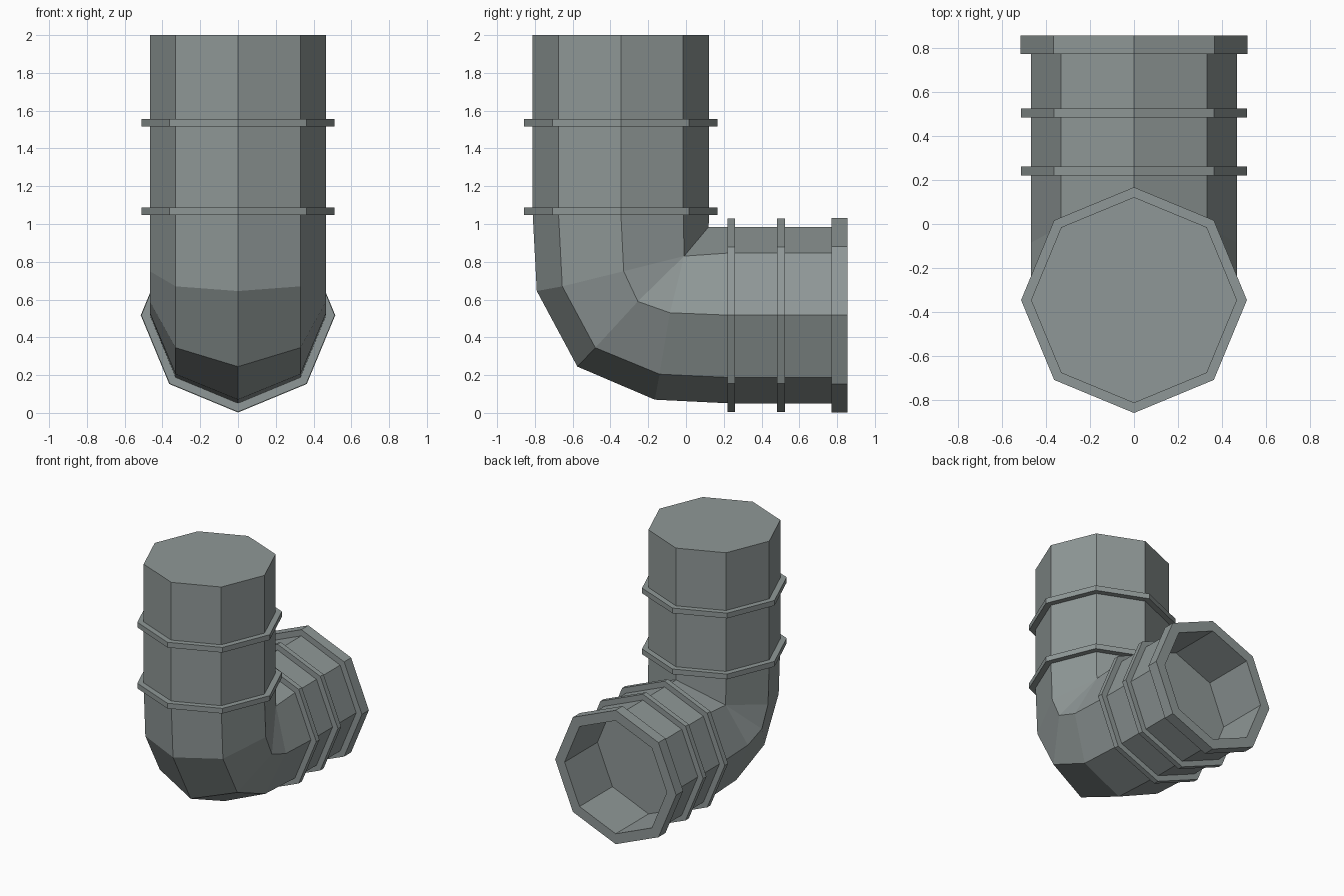
import bpy, bmesh, math

if "Cube" in bpy.data.objects:
    bpy.data.objects.remove(bpy.data.objects["Cube"])

R = 0.467            # pipe radius
CY, CZ = -0.345, 0.517  # axis of the upright pipe (y) and of the outlet (z)

# Dark grey-green plastic
plastic = bpy.data.materials.new("dark_plastic")
plastic.diffuse_color = (0.275, 0.312, 0.308, 1)
plastic.use_nodes = True
plastic.node_tree.nodes["Principled BSDF"].inputs["Base Color"].default_value = plastic.diffuse_color


def upright(z, r):
    # octagon around the upright axis, starting on the outer side of the bend
    return [(r * math.sin(k * math.pi / 4), CY - r * math.cos(k * math.pi / 4), z)
            for k in range(8)]


def outlet(y, r):
    # matching octagon around the outlet axis
    return [(r * math.sin(k * math.pi / 4), y, CZ - r * math.cos(k * math.pi / 4))
            for k in range(8)]


def bend(profile):
    # octagon given by five (y, z) points from outer to inner side of the bend
    return [(R * math.sin(k * math.pi / 4), *profile[min(k, 8 - k)]) for k in range(8)]


def loft(name, rings, cap_start=False, cap_end=False, closed=False):
    bm = bmesh.new()
    loops = [[bm.verts.new(p) for p in ring] for ring in rings]
    pairs = list(zip(loops, loops[1:]))
    if closed:
        pairs.append((loops[-1], loops[0]))
    for a, b in pairs:
        for k in range(8):
            n = (k + 1) % 8
            bm.faces.new((a[k], b[k], b[n], a[n]))
    if cap_start:
        bm.faces.new(loops[0])
    if cap_end:
        bm.faces.new(loops[-1][::-1])
    bmesh.ops.remove_doubles(bm, verts=bm.verts, dist=0.001)
    if closed:
        bmesh.ops.recalc_face_normals(bm, faces=bm.faces)
    mesh = bpy.data.meshes.new(name)
    bm.to_mesh(mesh)
    bm.free()
    mesh.materials.append(plastic)
    obj = bpy.data.objects.new(name, mesh)
    bpy.context.collection.objects.link(obj)
    return obj


# Pipe with its elbow; the inner side of the bend pinches to a single crease
inner = [(-0.01, 0.83), (0.12, 0.985)]
loft("elbow_pipe", [
    upright(2.0, R),
    upright(1.06, R),
    bend([(-0.79, 0.645), (-0.655, 0.67), (-0.33, 0.75)] + inner),
    bend([(-0.575, 0.245), (-0.48, 0.345), (-0.255, 0.59)] + inner),
    bend([(-0.165, 0.07), (-0.14, 0.205), (-0.085, 0.53)] + inner),
    outlet(0.24, R),
    outlet(0.78, R),
], cap_start=True)

# Raised bands on both straight runs
for i, (lo, hi) in enumerate([(1.047, 1.087), (1.516, 1.556)]):
    loft(f"upright_band_{i + 1}",
         [upright(hi, 0.45), upright(hi, 0.512), upright(lo, 0.512), upright(lo, 0.45)],
         closed=True)
for i, (lo, hi) in enumerate([(0.22, 0.26), (0.483, 0.523)]):
    loft(f"outlet_band_{i + 1}",
         [outlet(lo, 0.45), outlet(lo, 0.512), outlet(hi, 0.512), outlet(hi, 0.45)],
         closed=True)

# End flange with the recessed opening
loft("outlet_flange", [
    outlet(0.77, 0.45), outlet(0.77, 0.515), outlet(0.855, 0.515),
    outlet(0.855, 0.435), outlet(0.455, 0.435),
], cap_end=True)
